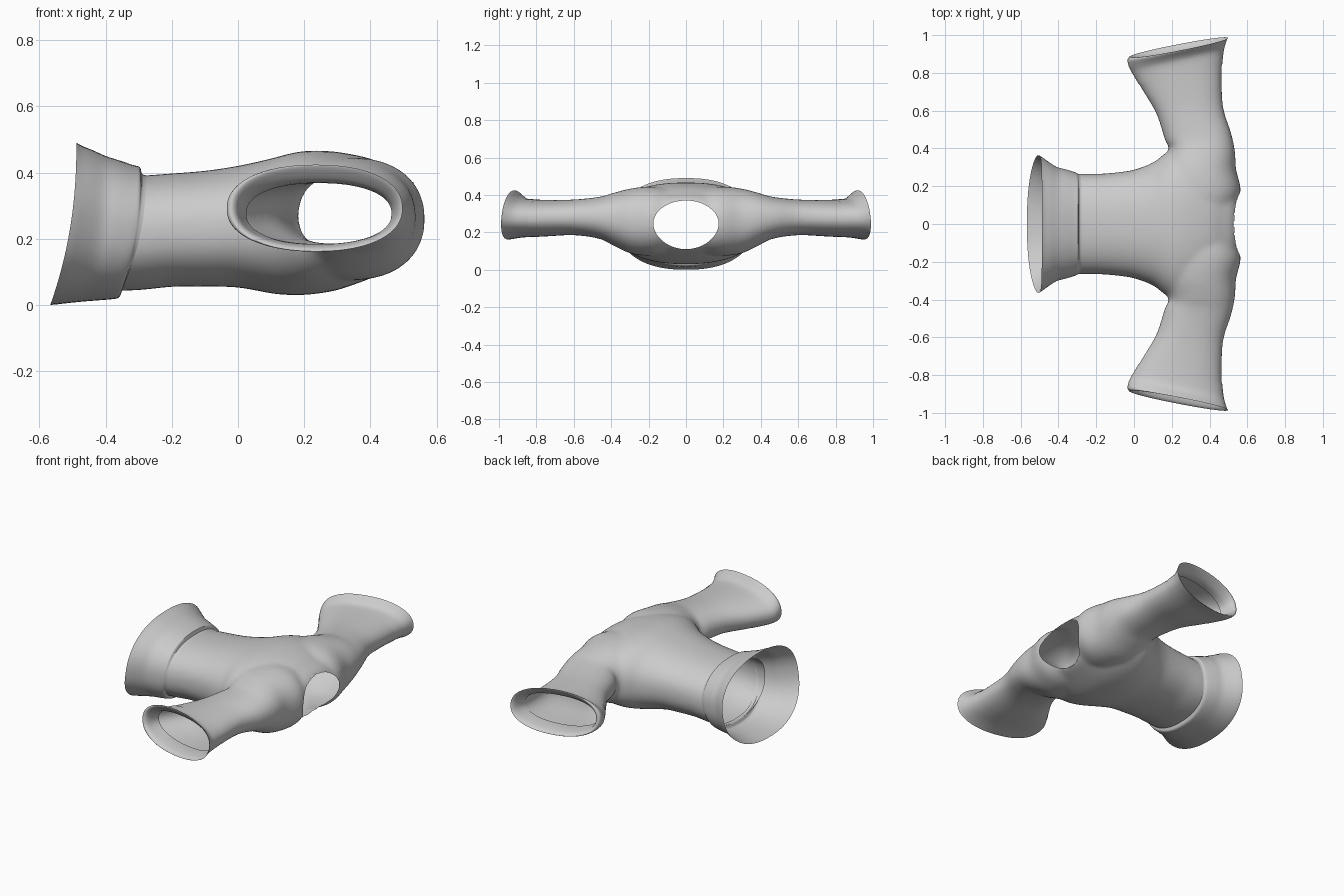
import bpy, bmesh
from math import sin, cos, pi, hypot
from mathutils import Vector

if "Cube" in bpy.data.objects:
    bpy.data.objects.remove(bpy.data.objects["Cube"])

N = 96  # points around each ring


def smooth_rows(rows, steps):
    """Catmull-Rom interpolation between rows of section values."""
    out = []
    for i in range(len(rows) - 1):
        quad = [rows[max(i - 1, 0)], rows[i], rows[i + 1], rows[min(i + 2, len(rows) - 1)]]
        for s in range(steps):
            t = s / steps
            out.append([0.5 * (2 * b + (c - a) * t + (2 * a - 5 * b + 4 * c - d) * t * t
                               + (3 * b - a - 3 * c + d) * t ** 3) for a, b, c, d in zip(*quad)])
    return out + [list(rows[-1])]


def power(v, e):
    return abs(v) ** e * (1 if v >= 0 else -1)


def body_ring(row):
    """Section across the torso: x at top, x at bottom, half width, low z, high z."""
    xt, xb, w, z0, z1 = row
    pts = []
    for i in range(N):
        a = 2 * pi * i / N
        c, s = power(cos(a), 0.87), power(sin(a), 0.87)
        pts.append((xt + (xb - xt) * ((1 - s) / 2) ** 2.2, w * c, (z0 + z1) / 2 + (z1 - z0) / 2 * s))
    return pts


def sleeve_ring(row, side):
    """Section across a sleeve: underarm x,y, shoulder x,y, low z, high z, lower lip."""
    xa, ya, xb, yb, z0, z1, lip = row
    pts = []
    for i in range(N):
        a = 2 * pi * i / N
        c, s = power(cos(a), 0.9), power(sin(a), 0.9)
        t = (1 + c) / 2
        pts.append((xa + (xb - xa) * t, side * (ya + (yb - ya) * t - lip * s),
                    (z0 + z1) / 2 + (z1 - z0) / 2 * s))
    return pts


def add_loft(bm, rings, caps):
    vs = [[bm.verts.new(p) for p in r] for r in rings]
    for a, b in zip(vs, vs[1:]):
        for i in range(N):
            j = (i + 1) % N
            bm.faces.new((a[i], a[j], b[j], b[i]))
    if caps:
        bm.faces.new(vs[0][::-1])
        bm.faces.new(vs[-1])


def finish(bm, name):
    bmesh.ops.recalc_face_normals(bm, faces=bm.faces)
    me = bpy.data.meshes.new(name)
    bm.to_mesh(me)
    bm.free()
    ob = bpy.data.objects.new(name, me)
    bpy.context.collection.objects.link(ob)
    bpy.ops.object.select_all(action='DESELECT')
    ob.select_set(True)
    bpy.context.view_layer.objects.active = ob
    return ob


# Torso and both sleeves as overlapping solids
torso = [(-.45, -.45, .265, .04, .385), (-.3, -.3, .265, .045, .39), (-.2, -.2, .265, .055, .397),
         (-.1, -.1, .272, .055, .405), (0, 0, .287, .053, .42), (.1, .1, .325, .035, .442),
         (.16, .16, .37, .03, .458), (.22, .22, .405, .032, .466), (.3, .3, .40, .045, .462),
         (.4, .4, .33, .08, .442), (.47, .47, .28, .11, .41), (.52, .52, .23, .16, .38),
         (.55, .55, .16, .22, .34)]
sleeve = [(.22, -.05, .535, -.05, .10, .42, 0), (.14, .08, .54, .08, .085, .435, 0),
          (.12, .18, .565, .18, .075, .445, 0), (.14, .29, .54, .29, .085, .435, 0),
          (.185, .40, .535, .38, .13, .41, 0), (.165, .44, .515, .48, .165, .39, 0),
          (.12, .58, .472, .62, .185, .375, 0), (.05, .70, .465, .80, .178, .373, 0),
          (-.01, .80, .472, .92, .175, .376, 0), (-.03, .86, .478, .98, .175, .376, 0)]
solids = bmesh.new()
add_loft(solids, [body_ring(r) for r in smooth_rows(torso, 4)], True)
for side in (1, -1):
    part = bmesh.new()
    add_loft(part, [sleeve_ring(r, side) for r in smooth_rows(sleeve, 4)], True)
    bmesh.ops.recalc_face_normals(part, faces=part.faces)
    tmp = bpy.data.meshes.new("sleeve_part")
    part.to_mesh(tmp)
    part.free()
    solids.from_mesh(tmp)
    bpy.data.meshes.remove(tmp)
shirt = finish(solids, "shirt_body")

# Fuse them into one soft skin
rm = shirt.modifiers.new("fuse", 'REMESH')
rm.mode = 'VOXEL'
rm.voxel_size = 0.011
sm = shirt.modifiers.new("soften", 'SMOOTH')
sm.factor = 0.5
sm.iterations = 14
for m in ("fuse", "soften"):
    bpy.ops.object.modifier_apply(modifier=m)

# Open the hem and the sleeve ends
bm = bmesh.new()
bm.from_mesh(shirt.data)
for co, no in (((-.35, 0, 0), (-1, 0, 0)), ((-.01, .79, 0), (-.247, 1, 0)), ((-.01, -.79, 0), (-.247, -1, 0))):
    bmesh.ops.bisect_plane(bm, geom=bm.verts[:] + bm.edges[:] + bm.faces[:], plane_co=co,
                           plane_no=no, clear_outer=True)


# Open the neck and pull its edge to a clean egg-shaped line
def neck_radius(co):
    h = .125 if co.z > .245 else .135
    w = .175 * (1 + .35 * min(0, co.z - .245))
    return hypot(co.y / w, (co.z - .245) / h)


gone = [f for f in bm.faces if f.calc_center_median().x > .38 and neck_radius(f.calc_center_median()) < 1]
bmesh.ops.delete(bm, geom=gone, context='FACES')
for v in bm.verts:
    if v.is_boundary and v.co.x > .38 and abs(v.co.y) < .25:
        k = 1 / neck_radius(v.co)
        v.co.y *= k
        v.co.z = .245 + (v.co.z - .245) * k
bm.to_mesh(shirt.data)
bm.free()
bpy.ops.object.shade_smooth_by_angle(angle=0.9)

# Flared hem band with a raised seam
band = [(-.275, -.335, .262, .050, .391), (-.290, -.350, .268, .044, .396), (-.296, -.358, .272, .024, .416),
        (-.315, -.375, .279, .018, .422), (-.36, -.42, .292, .014, .437), (-.40, -.46, .303, .011, .450),
        (-.44, -.51, .330, .006, .468), (-.47, -.545, .352, .002, .480), (-.488, -.567, .364, .0, .49)]
bm = bmesh.new()
add_loft(bm, [body_ring(r) for r in smooth_rows(band, 3)], False)
finish(bm, "hem_band")
bpy.ops.object.shade_smooth_by_angle(angle=0.6)

# Flared cuffs, folded back inside
cuff = [(.025, .74, .467, .845, .176, .376, 0), (-.01, .80, .474, .91, .174, .380, 0),
        (-.028, .835, .482, .945, .170, .395, .006), (-.034, .87, .493, .978, .163, .42, .014),
        (-.022, .885, .497, .985, .162, .422, .017), (-.005, .875, .485, .97, .175, .405, .014),
        (.01, .84, .472, .93, .183, .375, .005), (.025, .80, .464, .89, .184, .368, 0)]
for side, name in ((1, "left_cuff"), (-1, "right_cuff")):
    bm = bmesh.new()
    add_loft(bm, [sleeve_ring(r, side) for r in smooth_rows(cuff, 3)], False)
    finish(bm, name)
    bpy.ops.object.shade_smooth_by_angle(angle=0.9)
